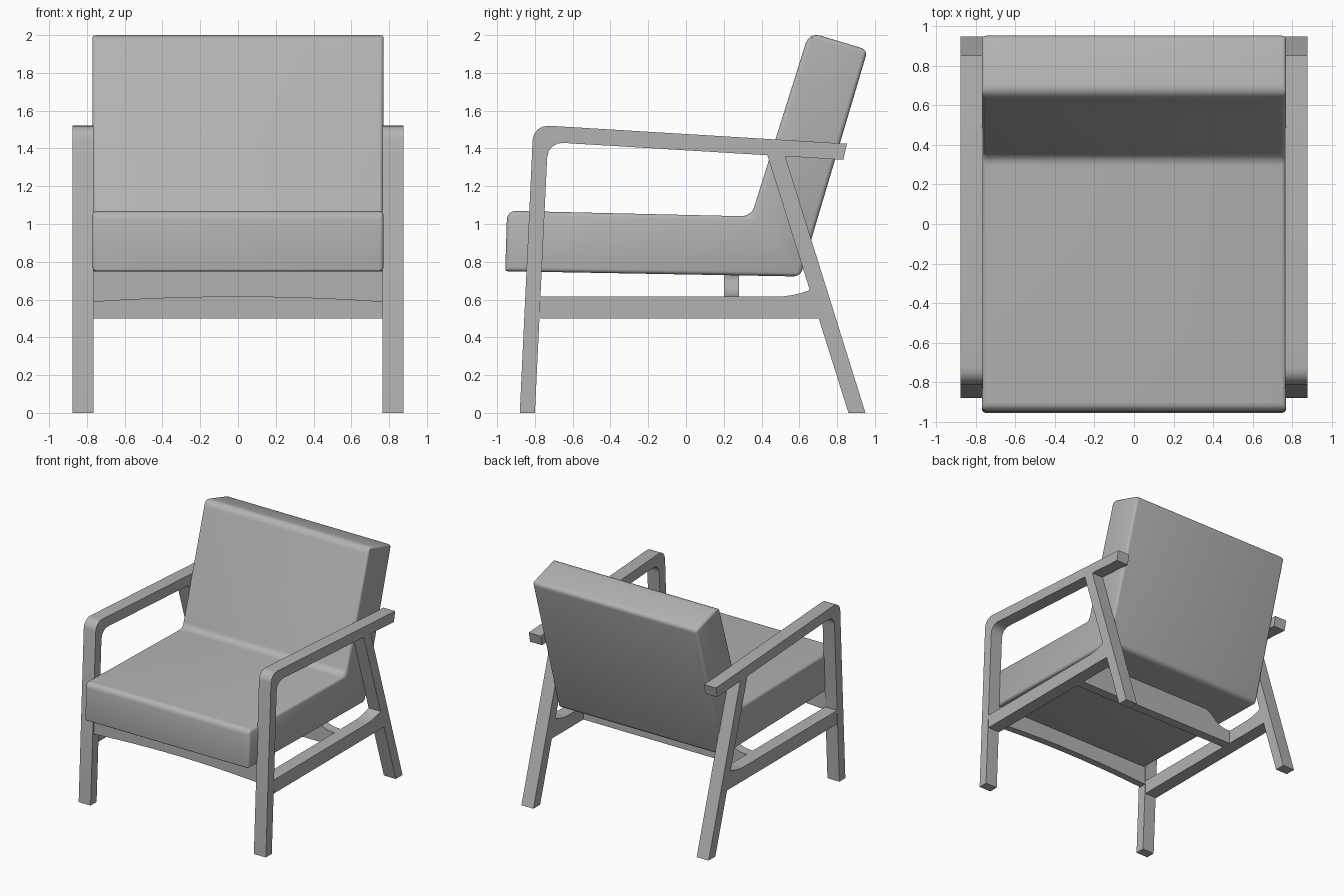
import bpy
import bmesh

cube = bpy.data.objects.get("Cube")
if cube:
    bpy.data.objects.remove(cube, do_unlink=True)

grey = bpy.data.materials.new("plain grey")
grey.use_nodes = True
colour = (0.45, 0.45, 0.45, 1)
grey.diffuse_color = colour
grey.node_tree.nodes["Principled BSDF"].inputs["Base Color"].default_value = colour

MAX_ROUND = 0.1


def prism(name, profile, lo, hi, axis="x", rim=0):
    """Extrude a profile of (across, height, rounding) between lo and hi."""
    bm = bmesh.new()
    weight = bm.edges.layers.float.new("bevel_weight_edge")

    def ring(d):
        return [bm.verts.new((d, p[0], p[1]) if axis == "x" else (p[0], d, p[1]))
                for p in profile]

    near, far = ring(lo), ring(hi)
    bm.faces.new(near)
    bm.faces.new(far[::-1])
    for i in range(len(profile)):
        j = (i + 1) % len(profile)
        bm.faces.new((near[j], near[i], far[i], far[j]))
    for v in (near, far):
        for i in range(len(v)):
            bm.edges.get((v[i], v[i - 1]))[weight] = rim / MAX_ROUND
    for a, b, p in zip(near, far, profile):
        bm.edges.get((a, b))[weight] = p[2] / MAX_ROUND
    bmesh.ops.recalc_face_normals(bm, faces=bm.faces)
    mesh = bpy.data.meshes.new(name)
    bm.to_mesh(mesh)
    bm.free()
    mesh.materials.append(grey)
    obj = bpy.data.objects.new(name, mesh)
    bpy.context.collection.objects.link(obj)

    bpy.ops.object.select_all(action="DESELECT")
    obj.select_set(True)
    bpy.context.view_layer.objects.active = obj
    bevel = obj.modifiers.new("rounding", "BEVEL")
    bevel.limit_method = "WEIGHT"
    bevel.width = MAX_ROUND
    bevel.segments = 4
    bevel.use_clamp_overlap = False
    bpy.ops.object.modifier_apply(modifier=bevel.name)
    bpy.ops.object.shade_smooth_by_angle()
    return obj


# One-piece seat and back cushion
prism("cushion", [
    (-0.957, 0.75, 0.012), (-0.947, 1.07, 0.045), (0.345, 1.04, 0.05),
    (0.652, 2.015, 0.06), (0.962, 1.922, 0.035), (0.605, 0.722, 0.035),
], -0.77, 0.77, rim=0.022)

# Side frames
arm_and_leg = [
    (-0.88, 0, 0), (-0.808, 1.525, 0.08), (0.852, 1.425, 0),
    (0.833, 1.34, 0), (-0.731, 1.434, 0.08), (-0.80, 0, 0),
]
rear_leg = [(0.86, 0, 0), (0.95, 0, 0), (0.525, 1.36, 0), (0.43, 1.366, 0)]
side_rail = [
    (-0.77, 0.5, 0), (0.703, 0.5, 0), (0.656, 0.65, 0),
    (0.57, 0.617, 0.08), (0.47, 0.615, 0), (-0.77, 0.615, 0),
]
for side, lo, hi in (("left", 0.765, 0.877), ("right", -0.877, -0.765)):
    prism(side + "_arm_and_front_leg", arm_and_leg, lo, hi)
    prism(side + "_rear_leg", rear_leg, lo, hi)
    prism(side + "_side_rail", side_rail, lo, hi)

# Front apron with an arched lower edge
steps = 12
arch = []
for i in range(steps + 1):
    t = 2 * i / steps - 1
    arch.append((0.77 * t, 0.614 - 0.027 * t * t, 0))
prism("front_apron", arch + [(0.77, 0.752, 0), (-0.77, 0.752, 0)],
      -0.835, -0.775, axis="y")

# Cross bar under the seat, stepping down to the side rails
half = [(0.77, 0.5, 0), (0.77, 0.615, 0), (0.66, 0.62, 0.06), (0.54, 0.735, 0.06)]
prism("seat_cross_bar", half + [(-x, z, r) for x, z, r in reversed(half)],
      0.2, 0.28, axis="y")
